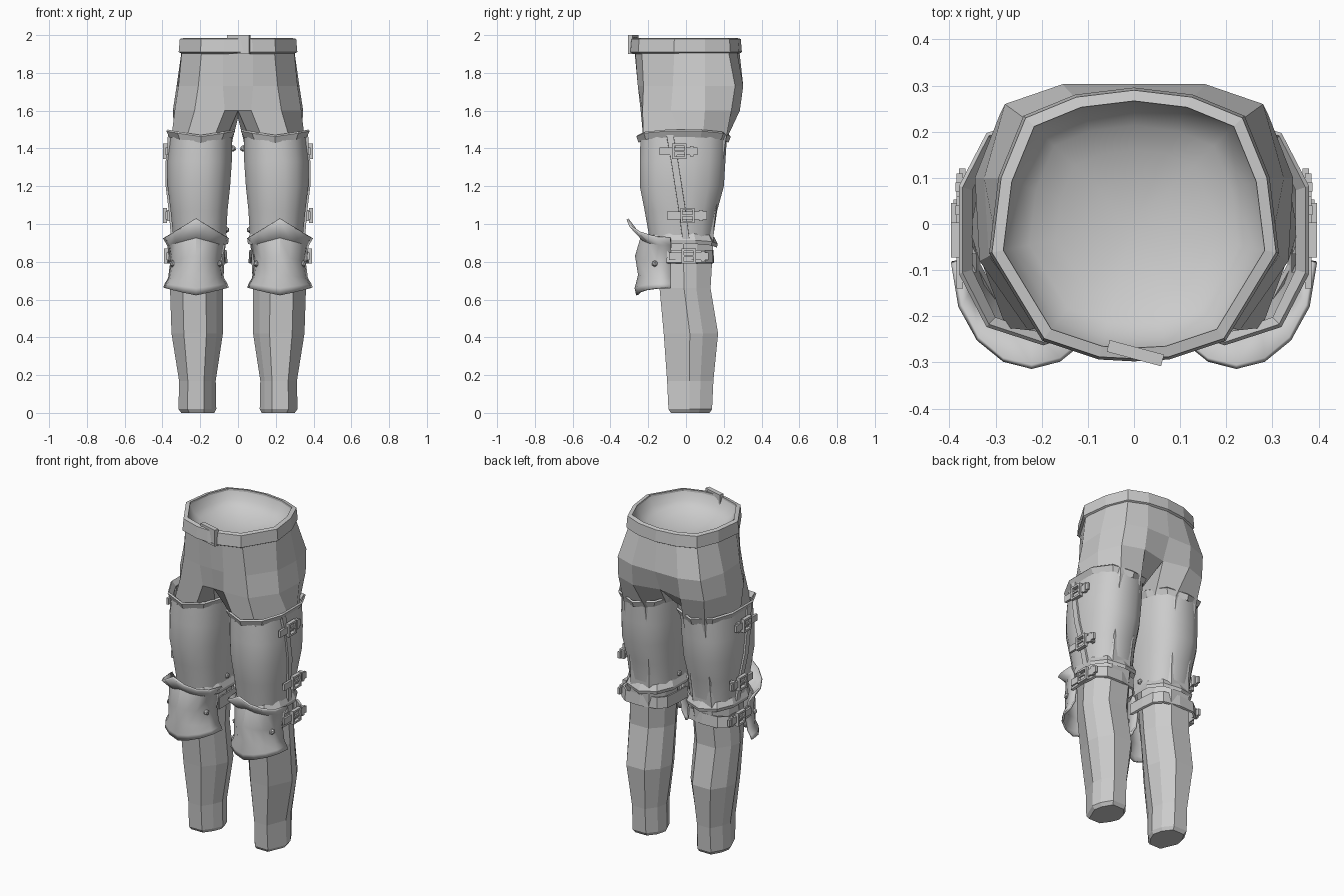
import bpy, bmesh, math
from mathutils import Vector, Matrix

if "Cube" in bpy.data.objects:
    bpy.data.objects.remove(bpy.data.objects["Cube"])

GREY = bpy.data.materials.new("plain_grey")
GREY.diffuse_color = (0.6, 0.6, 0.6, 1)
GREY.use_nodes = True
GREY.node_tree.nodes["Principled BSDF"].inputs["Base Color"].default_value = GREY.diffuse_color


def finish(name, bm, smooth=None, mirror=True, solid=0):
    bmesh.ops.recalc_face_normals(bm, faces=bm.faces)
    me = bpy.data.meshes.new(name)
    bm.to_mesh(me)
    bm.free()
    me.materials.append(GREY)
    ob = bpy.data.objects.new(name, me)
    bpy.context.collection.objects.link(ob)
    if smooth:
        bpy.context.view_layer.objects.active = ob
        ob.select_set(True)
        bpy.ops.object.shade_smooth_by_angle(angle=math.radians(smooth))
        ob.select_set(False)
    if solid:
        s = ob.modifiers.new("thickness", 'SOLIDIFY')
        s.thickness = solid
        s.offset = -1
    if mirror:
        ob.modifiers.new("mirror", 'MIRROR').merge_threshold = 0.0005
    return ob


def skin(bm, rings, closed=True):
    """Quads between successive rings of points; returns the vertex rings."""
    vr = [[bm.verts.new(p) for p in r] for r in rings]
    for a, b in zip(vr, vr[1:]):
        n = len(a)
        for i in range(n if closed else n - 1):
            j = (i + 1) % n
            bm.faces.new((a[i], a[j], b[j], b[i]))
    return vr


def box(bm, centre, size, rot=None):
    m = Matrix.Translation(centre) @ (rot or Matrix()) @ Matrix.Diagonal((*size, 1))
    bmesh.ops.create_cube(bm, size=1, matrix=m)


# Trousers: half pelvis rings run front centre -> side -> back centre
pelvis = [
    (1.94, [(0, -.275), (.08, -.27), (.19, -.235), (.295, -.06), (.275, .1), (.225, .22), (.12, .265), (0, .28)]),
    (1.73, [(0, -.255), (.08, -.255), (.21, -.225), (.315, -.07), (.325, .1), (.28, .26), (.155, .303), (0, .303)]),
    (1.60, [(0, -.235), (.07, -.24), (.23, -.23), (.335, -.08), (.345, .1), (.29, .24), (.16, .285), (0, .25)]),
]
# Leg rings fill a box: x range, y range, height
section = [(.12, .24), (.32, 0), (.76, 0), (1, .48), (.94, .72), (.75, 1), (.3, 1), (.08, .76), (0, .48)]
legs = [(.03, .355, -.225, .21, 1.44), (.06, .34, -.17, .15, 1.0), (.08, .36, -.14, .13, .66),
        (.08, .352, -.118, .17, .42), (.118, .312, -.10, .145, .17), (.115, .315, -.093, .138, .02),
        (.125, .30, -.08, .125, 0)]
bm = bmesh.new()
top = skin(bm, [[(x, y, z) for x, y in pts] for z, pts in pelvis], closed=False)
leg = skin(bm, [[(x0 + u * (x1 - x0), y0 + v * (y1 - y0), z) for u, v in section]
                for x0, x1, y0, y1, z in legs])
crotch = top[-1] + [bm.verts.new((0, 0, 1.56))]
for i in range(9):
    j = (i + 1) % 9
    bm.faces.new((crotch[i], crotch[j], leg[0][j], leg[0][i]))
bm.faces.new(leg[-1])
finish("trousers", bm)

# Belt band around the waist, with a bowl-shaped lining inside
half = [(0, -.292), (.075, -.288), (.195, -.248), (.308, -.062), (.288, .1), (.235, .23), (.125, .275), (0, .29)]
loop = half + [(-x, y) for x, y in half[-2:0:-1]]


def belt_ring(z, k):
    return [(x * k, y * k, z) for x, y in loop]


bm = bmesh.new()
skin(bm, [belt_ring(1.93, .91), belt_ring(1.985, .92), belt_ring(1.98, 1), belt_ring(1.91, 1.02),
          belt_ring(1.90, .96), belt_ring(1.93, .91)])
finish("belt", bm, mirror=False)
bm = bmesh.new()
bowl = skin(bm, [belt_ring(1.975 - .13 * math.sqrt(1 - k * k), .92 * k) for k in (1, .93, .8, .6, .35, .12)])
bm.faces.new(bowl[-1])
for f in bm.faces:
    f.smooth = True
lining = finish("waist_lining", bm, smooth=80, mirror=False)
if lining.data.polygons[-1].normal.z < 0:
    lining.data.flip_normals()

# Belt buckle: slanted plate with raised edges
bm = bmesh.new()
turn = Matrix.Rotation(math.radians(-15), 4, 'Z')
c = Vector((.003, -.28, 1.95))
box(bm, c, (.118, .018, .085), turn)
for s in (-1, 1):
    box(bm, c + Vector((0, 0, s * .044)), (.12, .026, .012), turn)
    box(bm, c + turn @ Vector((s * .055, 0, 0)), (.012, .026, .10), turn)
finish("belt_buckle", bm, mirror=False)


# Thigh plates: rounded shells with flared rims
def oval(z, cx, cy, rx, ry, n=16, wave=0.0):
    pts = []
    for i in range(n):
        a = 2 * math.pi * (i + .5) / n
        co, si = math.cos(a), math.sin(a)
        x = math.copysign(abs(co) ** .82, co)
        y = math.copysign(abs(si) ** .82, si)
        pts.append((cx + rx * x, cy + ry * y, z + wave * (abs(co) - .5)))
    return pts


body = [(1.45, .197, -.013, .168, .232), (1.33, .203, -.018, .173, .230), (1.2, .207, -.022, .168, .226),
        (1.07, .206, -.027, .153, .195), (.93, .203, -.025, .142, .172)]
bm = bmesh.new()
skin(bm, [oval(*r, wave=.03 if r[0] > 1.4 else 0) for r in body])
finish("thigh_plate", bm, smooth=40)


def rim(name, rows, wave):
    bm = bmesh.new()
    skin(bm, [oval(*r, n=10, wave=wave) for r in rows + rows[:1]])
    finish(name, bm)


rim("thigh_top_rim", [(1.445, .197, -.013, .172, .238), (1.478, .197, -.013, .190, .250),
                      (1.486, .197, -.013, .182, .243), (1.455, .197, -.013, .160, .225)], .03)
rim("thigh_bottom_rim", [(.94, .203, -.025, .144, .175), (.905, .203, -.022, .160, .190),
                         (.885, .203, -.022, .156, .185), (.91, .203, -.025, .135, .165)], .02)

# Side seam: raised strip joining the front and back halves
bm = bmesh.new()
path = [(.362, -.085, 1.47), (.374, -.06, 1.33), (.374, -.04, 1.2), (.358, -.02, 1.07), (.345, 0, .92)]
skin(bm, [[(x + dx, y + dy, z) for dx, dy in ((-.02, -.02), (.009, -.018), (.009, .018), (-.02, .02))]
          for x, y, z in path])
finish("side_seam", bm)

# Side straps with buckle frames
def buckle(name, x, y, z, y0, y1):
    bm = bmesh.new()
    box(bm, (x, (y0 + y1) / 2, z), (.014, y1 - y0, .04))
    box(bm, (x - .006, y1 - .03, z), (.03, .02, .056))
    for s in (-1, 1):
        box(bm, (x + .008, y + s * .032, z), (.022, .012, .08))
        box(bm, (x + .008, y, z + s * .034), (.022, .064, .012))
    box(bm, (x + .014, y, z), (.008, .06, .01))
    finish(name, bm)


buckle("upper_buckle", .378, -.035, 1.385, -.14, .06)
buckle("middle_buckle", .378, .008, 1.045, -.10, .11)
buckle("knee_buckle", .372, .015, .83, -.09, .12)

# Knee strap: band running behind the knee
bm = bmesh.new()
arc = [(-.15, -.10), (-.148, .0), (-.14, .08), (-.10, .125), (0, .145), (.10, .14), (.15, .10), (.16, 0), (.155, -.10)]
skin(bm, [[(.21 + x * k, y * k, z) for x, y in arc]
          for z, k in ((.86, .93), (.862, 1), (.795, 1.03), (.79, .96), (.86, .93))], closed=False)
finish("knee_strap", bm)

# Knee guard: ridged half shell, pointed above and below
rows = [(1.03, .93, .165, .235), (.93, .89, .142, .16), (.83, .80, .125, .188), (.73, .71, .137, .172),
        (.66, .68, .155, .19), (.625, .66, .163, .182)]
bm = bmesh.new()
grid = []
for zc, zs, rx, ry in rows:
    r = []
    for i in range(-4, 5):
        s = math.sin(math.radians(i * 22))
        r.append((.222 + rx * s, -.07 - ry * math.cos(math.radians(i * 22)) ** .9, zs + (zc - zs) * (1 - abs(s))))
    grid.append(r)
skin(bm, grid, closed=False)
finish("knee_guard", bm, smooth=30, solid=.012)

# Rivets: small faceted studs
bm = bmesh.new()
for p in ((.027, .0, 1.40), (.062, -.02, .97), (.098, -.165, .79), (.346, -.165, .79)):
    bmesh.ops.create_icosphere(bm, subdivisions=1, radius=.018, matrix=Matrix.Translation(p))
finish("rivets", bm)
